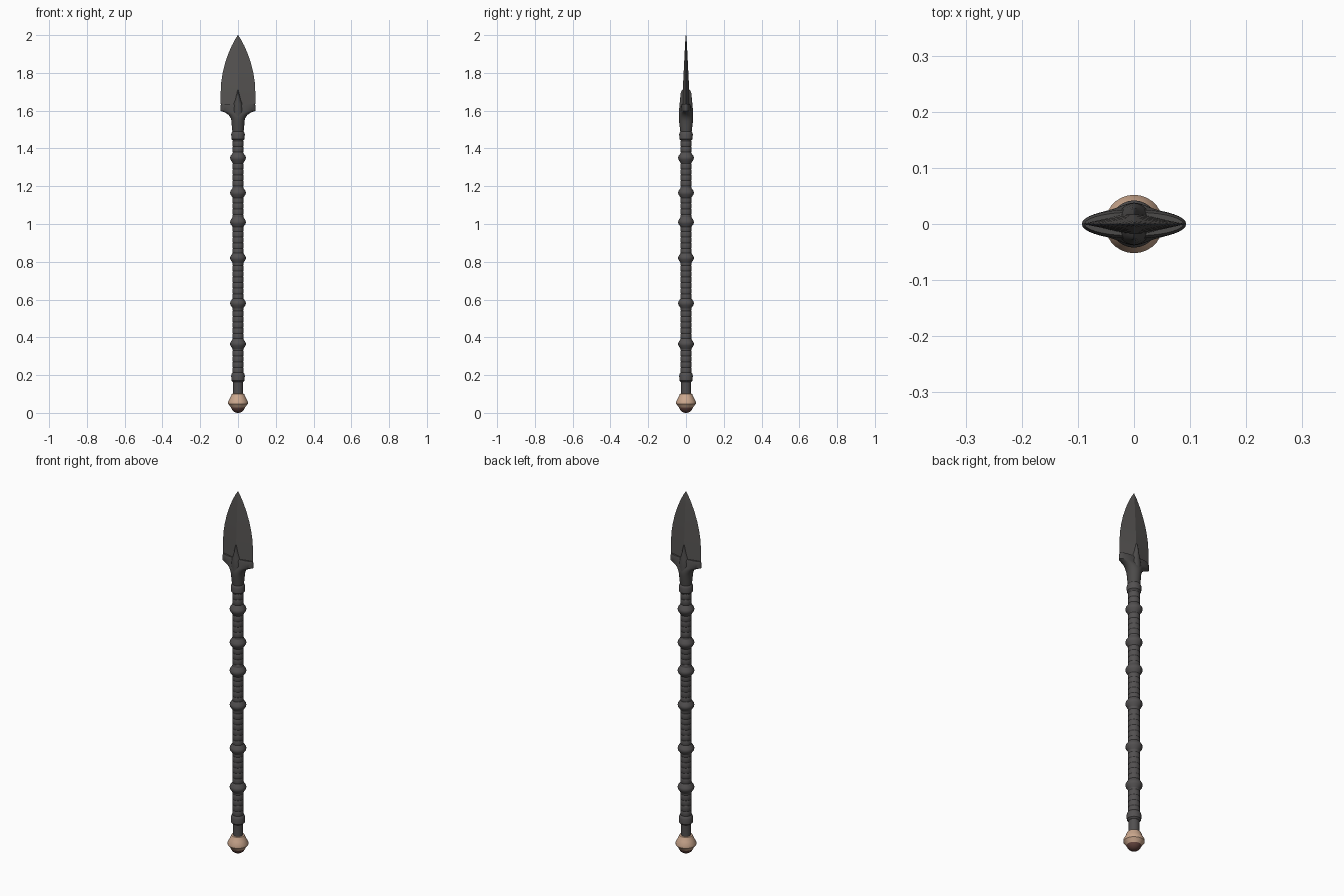
import bpy, bmesh, math

def material(name, rgb):
    m = bpy.data.materials.new(name)
    m.diffuse_color = (*rgb, 1)
    return m

GRIP = material("dark grey wrap", (0.085, 0.080, 0.081))
STEEL = material("dark steel", (0.092, 0.087, 0.084))
IRON = material("dark iron", (0.072, 0.069, 0.068))
TAN = material("tan", (0.60, 0.39, 0.27))
BROWN = material("red brown", (0.12, 0.055, 0.045))

def loft(name, sections, mat, n=28, angle=35):
    """Stack elliptical sections (z, rx, ry); n=4 gives a diamond."""
    bm = bmesh.new()
    rings = []
    for z, rx, ry in sections:
        rings.append([bm.verts.new((rx * math.cos(2 * math.pi * i / n),
                                    ry * math.sin(2 * math.pi * i / n), z)) for i in range(n)])
    for a, b in zip(rings, rings[1:]):
        for i in range(n):
            j = (i + 1) % n
            bm.faces.new((a[i], a[j], b[j], b[i]))
    bm.faces.new(rings[0][::-1])
    bm.faces.new(rings[-1])
    me = bpy.data.meshes.new(name)
    bm.to_mesh(me)
    bm.free()
    me.materials.append(mat)
    ob = bpy.data.objects.new(name, me)
    bpy.context.collection.objects.link(ob)
    bpy.ops.object.select_all(action='DESELECT')
    ob.select_set(True)
    bpy.context.view_layer.objects.active = ob
    bpy.ops.object.shade_smooth_by_angle(angle=math.radians(angle))
    return ob

def lathe(name, profile, mat, **kw):
    return loft(name, [(z, r, r) for z, r in profile], mat, **kw)

# Shaft with fine wrapped ridges
pitch = 0.03
ridges = [(0.08, 0.026), (0.17, 0.026)]
for k in range(43):
    z = 0.18 + k * pitch
    ridges += [(z, 0.0272), (z + 0.004, 0.0288), (z + 0.026, 0.0288)]
ridges += [(1.47, 0.027), (1.56, 0.028)]
lathe("shaft", ridges, GRIP)

# Bulging rings along the shaft
for i, z in enumerate((0.365, 0.58, 0.82, 1.01, 1.165, 1.35)):
    lathe(f"shaft_ring_{i + 1}",
          [(z - 0.03, 0.027), (z - 0.022, 0.031), (z - 0.009, 0.040), (z, 0.042),
           (z + 0.009, 0.040), (z + 0.022, 0.031), (z + 0.03, 0.027)], GRIP)

# Straight collars at both ends of the shaft
for name, z in (("lower_collar", 0.19), ("upper_collar", 1.468)):
    lathe(name, [(z - 0.026, 0.027), (z - 0.018, 0.035), (z + 0.008, 0.036),
                 (z + 0.018, 0.033), (z + 0.026, 0.027)], GRIP)

# Pommel: tan cup holding a rounded stone
lathe("pommel_cup", [(0.024, 0.034), (0.042, 0.047), (0.048, 0.052), (0.060, 0.052),
                     (0.078, 0.042), (0.100, 0.033), (0.102, 0.026)], TAN)
lathe("pommel_stone", [(0.038 - 0.038 * math.cos(a), 0.038 * math.sin(a) + 0.0002)
                       for a in (math.pi * k / 16 for k in range(10))], BROWN)

# Socket and flared guard under the blade
loft("guard", [(1.490, 0.030, 0.030), (1.520, 0.033, 0.034), (1.545, 0.034, 0.037),
               (1.562, 0.039, 0.038), (1.578, 0.050, 0.036), (1.590, 0.068, 0.032),
               (1.599, 0.093, 0.027), (1.625, 0.093, 0.026), (1.636, 0.088, 0.021)],
     IRON, n=36)
# Pointed langet rising over the middle of the blade
loft("langet", [(1.555, 0.026, 0.037), (1.60, 0.032, 0.037), (1.635, 0.026, 0.034),
                (1.66, 0.016, 0.031), (1.69, 0.008, 0.029), (1.705, 0.004, 0.024),
                (1.713, 0.001, 0.016)], IRON)

# Leaf blade with a central ridge
loft("blade", [(1.61, 0.091, 0.021), (1.69, 0.092, 0.018), (1.75, 0.089, 0.015),
               (1.80, 0.081, 0.0125), (1.85, 0.069, 0.010), (1.90, 0.052, 0.0075),
               (1.94, 0.035, 0.0055), (1.975, 0.017, 0.0035), (2.0, 0.001, 0.001)],
     STEEL, n=4, angle=12)
